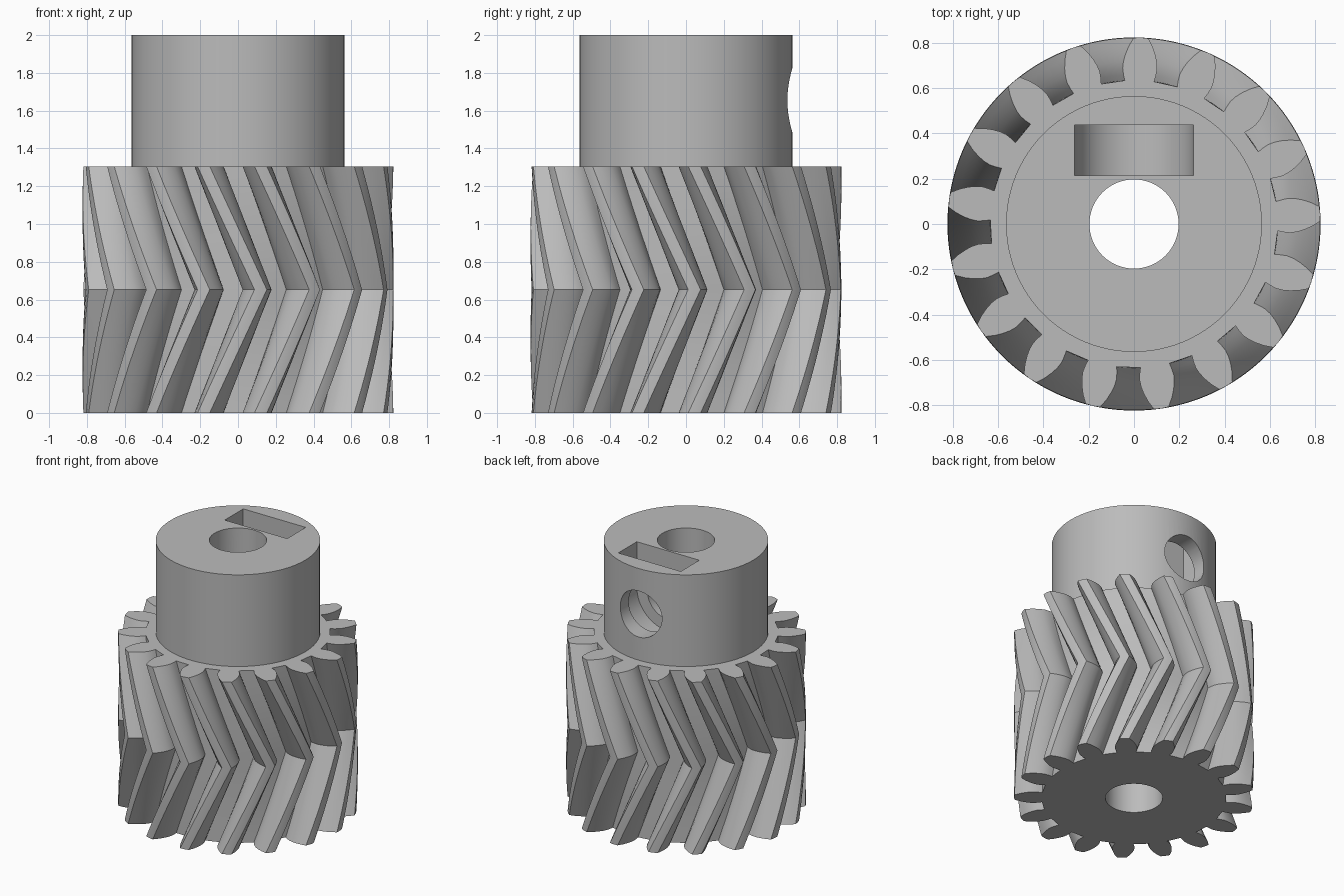
import bpy, bmesh
from math import sin, cos, pi, radians
from mathutils import Vector

if "Cube" in bpy.data.objects:
    bpy.data.objects.remove(bpy.data.objects["Cube"], do_unlink=True)

TEETH = 17
GEAR_H, TOTAL_H = 1.305, 2.0
HOLE_Z = 1.655
PITCH = 2 * pi / TEETH

grey = bpy.data.materials.new("plain grey")
grey.use_nodes = True
grey.diffuse_color = (0.5, 0.5, 0.5, 1)
grey.node_tree.nodes["Principled BSDF"].inputs["Base Color"].default_value = (0.5, 0.5, 0.5, 1)


def loft(name, rings):
    """Closed solid through a stack of equal-length point rings."""
    bm = bmesh.new()
    rows = [[bm.verts.new(p) for p in ring] for ring in rings]
    n = len(rows[0])
    for a, b in zip(rows, rows[1:]):
        for i in range(n):
            j = (i + 1) % n
            bm.faces.new((a[i], a[j], b[j], b[i]))
    bm.faces.new(rows[0][::-1])
    bm.faces.new(rows[-1])
    bmesh.ops.recalc_face_normals(bm, faces=bm.faces)
    mesh = bpy.data.meshes.new(name)
    bm.to_mesh(mesh)
    bm.free()
    obj = bpy.data.objects.new(name, mesh)
    bpy.context.collection.objects.link(obj)
    mesh.materials.append(grey)
    return obj


def arc(radius, start, end, count):
    return [(radius * cos(start + (end - start) * i / count),
             radius * sin(start + (end - start) * i / count)) for i in range(count)]


def upright(name, radius, z0, z1, sides):
    circle = arc(radius, 0, 2 * pi, sides)
    return loft(name, [[(x, y, z) for x, y in circle] for z in (z0, z1)])


def along_y(name, outline, y0, y1):
    return loft(name, [[(x, y, z) for x, z in outline] for y in (y0, y1)])


def cut(obj, cutters):
    bpy.context.view_layer.objects.active = obj
    for c in cutters:
        mod = obj.modifiers.new("cut", 'BOOLEAN')
        mod.operation, mod.solver, mod.object = 'DIFFERENCE', 'EXACT', c
        bpy.ops.object.modifier_apply(modifier=mod.name)


# Tooth outline as (radius, half angle in degrees), root to tip
half = [(0.635, 5.85), (0.66, 6.2), (0.69, 6.35), (0.72, 5.9),
        (0.75, 5.1), (0.785, 3.9), (0.822, 2.3)]
tooth = [(r, -a) for r, a in half] + [(0.824, 0)] + [(r, a) for r, a in half[::-1]]
outline = [(r, radians(a + 3.1) + k * PITCH) for k in range(TEETH) for r, a in tooth]

# Herringbone gear: twists one pitch to mid height, then back
STEPS = 20
rings = []
for s in range(STEPS + 1):
    t = s / STEPS
    turn = PITCH * (1 - abs(2 * t - 1))
    rings.append([(r * cos(a + turn), r * sin(a + turn), t * GEAR_H) for r, a in outline])
gear = loft("herringbone_gear", rings)

# Hub
hub = upright("hub", 0.565, GEAR_H, TOTAL_H, 96)

# Cutters: shaft bore, screw hole and round-bottomed nut slot
bore = upright("bore_cutter", 0.197, -0.1, 2.1, 64)
screw = along_y("screw_cutter", [(x, z + HOLE_Z) for x, z in arc(0.175, 0, 2 * pi, 48)], 0, 0.7)
trough = [(x, z + HOLE_Z) for x, z in arc(0.262, pi, 2 * pi, 24)]
slot = along_y("slot_cutter", trough + [(0.262, HOLE_Z), (0.262, 2.1), (-0.262, 2.1)], 0.215, 0.437)

cut(gear, [bore])
cut(hub, [bore, slot, screw])
for c in (bore, screw, slot):
    bpy.data.objects.remove(c, do_unlink=True)

# Smooth curved faces, keep edges sharp
bpy.ops.object.select_all(action='DESELECT')
for obj in (gear, hub):
    obj.select_set(True)
    bpy.context.view_layer.objects.active = obj
bpy.ops.object.shade_smooth_by_angle(angle=radians(25))
